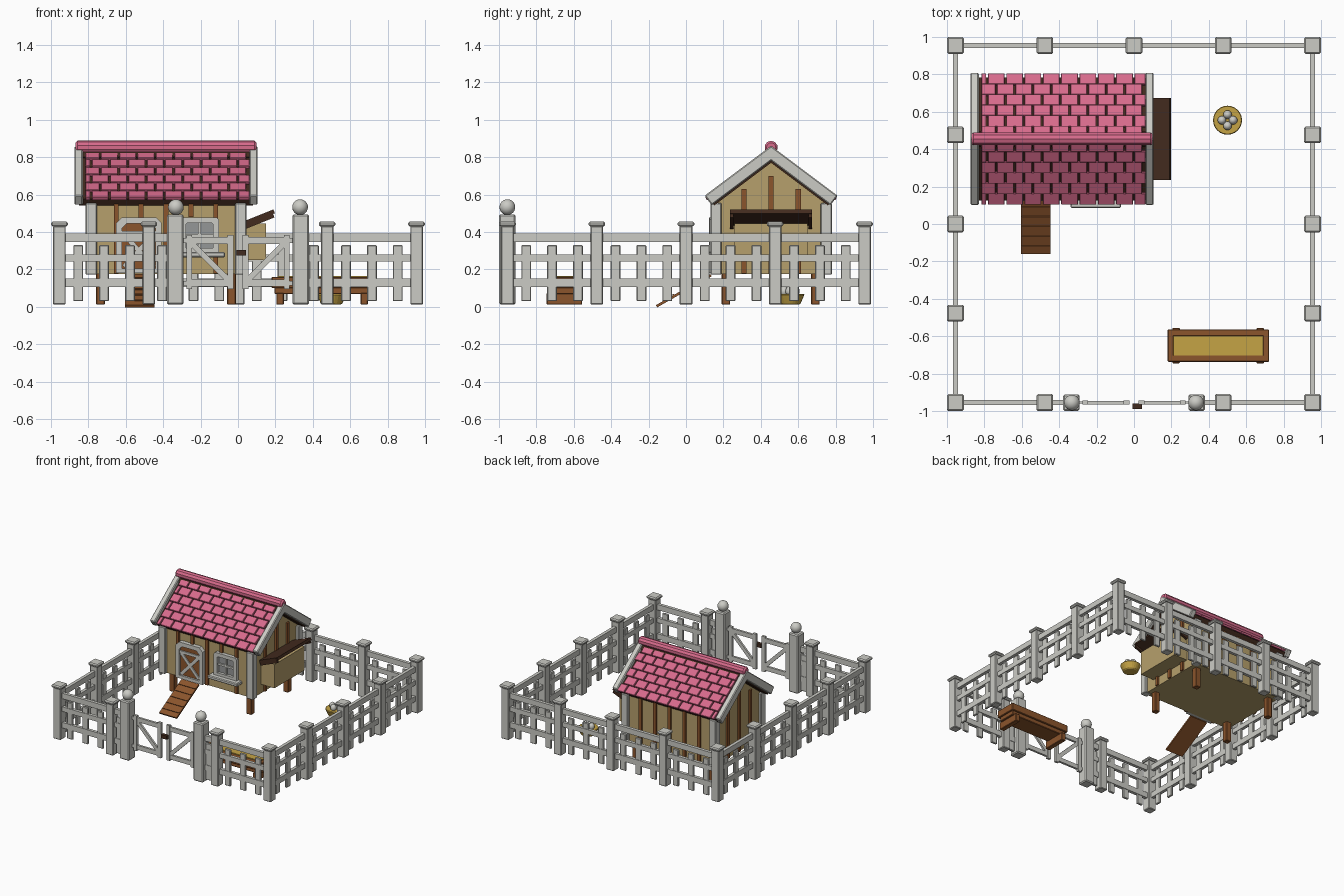
import bpy, bmesh, math
from mathutils import Matrix, Vector

if "Cube" in bpy.data.objects:
    bpy.data.objects.remove(bpy.data.objects["Cube"])

def mat(name, r, g, b):
    m = bpy.data.materials.new(name)
    m.diffuse_color = (r, g, b, 1)
    m.use_nodes = True
    m.node_tree.nodes["Principled BSDF"].inputs["Base Color"].default_value = m.diffuse_color
    return m

WHITE = mat("off white paint", 0.60, 0.60, 0.56)
PINK = mat("pink tile", 0.68, 0.145, 0.26)
TAN = mat("tan wall", 0.47, 0.35, 0.15)
BROWN = mat("brown wood", 0.26, 0.09, 0.025)
DARK = mat("dark wood", 0.055, 0.024, 0.013)
STRAW = mat("golden straw", 0.56, 0.37, 0.06)
GLASS = mat("grey glass", 0.30, 0.31, 0.31)

def finish(name, bm, m, bevel=0.0, smooth=False):
    bmesh.ops.recalc_face_normals(bm, faces=bm.faces)
    me = bpy.data.meshes.new(name)
    bm.to_mesh(me)
    bm.free()
    me.materials.append(m)
    ob = bpy.data.objects.new(name, me)
    bpy.context.collection.objects.link(ob)
    for p in me.polygons:
        p.use_smooth = smooth
    if bevel:
        b = ob.modifiers.new("bevel", 'BEVEL')
        b.width, b.segments = bevel, 1
    return ob

def cube(bm, c, s, rx=0.0, ry=0.0):
    M = (Matrix.Translation(c) @ Matrix.Rotation(rx, 4, 'X') @ Matrix.Rotation(ry, 4, 'Y')
         @ Matrix.Diagonal((*s, 1)))
    bmesh.ops.create_cube(bm, size=1, matrix=M)

def span(bm, x0, x1, y0, y1, z0, z1):
    cube(bm, ((x0+x1)/2, (y0+y1)/2, (z0+z1)/2), (abs(x1-x0), abs(y1-y0), abs(z1-z0)))

def boxes(name, m, lst, bevel=0.0):
    bm = bmesh.new()
    for b in lst:
        span(bm, *b)
    return finish(name, bm, m, bevel)

def ball(bm, c, r, sz=1.0):
    bmesh.ops.create_uvsphere(bm, u_segments=20, v_segments=12, radius=r,
                              matrix=Matrix.Translation(c) @ Matrix.Diagonal((1, 1, sz, 1)))

# ---------------- fence ----------------
E = 0.955
P = [-E, -0.477, 0.0, 0.477, E]
posts, caps, rails, pickets = bmesh.new(), bmesh.new(), bmesh.new(), bmesh.new()
spots = {(x, y) for x in P for y in P if abs(x) == E or abs(y) == E} - {(0.0, -E)}
for x, y in sorted(spots):
    cube(posts, (x, y, 0.222), (0.068, 0.068, 0.42))
    cube(caps, (x, y, 0.443), (0.09, 0.09, 0.025))

def run(a, b, side):
    """Rails and pickets from a to b along one side of the yard."""
    def put(bm, u, z, lu, lt, lz):
        if side in 'FB':
            cube(bm, (u, -E if side == 'F' else E, z), (lu, lt, lz))
        else:
            cube(bm, (-E if side == 'L' else E, u, z), (lt, lu, lz))
    for z, h in ((0.37, 0.045), (0.262, 0.038), (0.13, 0.045)):
        put(rails, (a+b)/2, z, b-a, 0.026, h)
    n = 3 if b - a > 0.3 else 1
    for i in range(n):
        u = (a+b)/2 + (i-(n-1)/2)*0.138
        put(pickets, u, 0.18, 0.052, 0.018, 0.30)

for a, b in zip(P, P[1:]):
    for side in 'BLR':
        run(a, b, side)
for a, b in ((-E, P[1]), (P[1], -0.335), (0.335, P[3]), (P[3], E)):
    run(a, b, 'F')
finish("fence_posts", posts, WHITE, 0.005)
finish("fence_post_caps", caps, WHITE, 0.008)
finish("fence_rails", rails, WHITE)
finish("fence_pickets", pickets, WHITE, 0.004)

# ---------------- gate ----------------
boxes("gate_posts", WHITE, [(s*0.335-0.044, s*0.335+0.044, -E-0.044, -E+0.044, 0.012, 0.495)
                            for s in (-1, 1)], 0.008)
bm = bmesh.new()
for s in (-1, 1):
    ball(bm, (s*0.332, -E, 0.533), 0.042)
finish("gate_post_balls", bm, WHITE, smooth=True)
bm = bmesh.new()
for s in (-1, 1):
    for x in (0.04, 0.26):
        cube(bm, (s*x, -E, 0.24), (0.03, 0.02, 0.29))
    for z in (0.355, 0.127):
        cube(bm, (s*0.15, -E, z), (0.25, 0.018, 0.036))
        cube(bm, (s*0.275, -E, z), (0.05, 0.012, 0.025))
    cube(bm, (s*0.15, -E, 0.241), (0.285, 0.016, 0.03), ry=-s*math.atan2(0.20, 0.20))
finish("gate_leaves", bm, WHITE)
boxes("gate_latch", DARK, [(-0.008, 0.043, -0.988, -0.96, 0.275, 0.305)])

# ---------------- coop body ----------------
CY, CX = 0.455, -0.385
X0, X1, Y0, Y1 = -0.795, 0.025, 0.155, 0.755
bm = bmesh.new()
prof = [(Y0, 0.175), (Y1, 0.175), (Y1, 0.545), (CY, 0.77), (Y0, 0.545)]
f = bm.faces.new([bm.verts.new((X0, y, z)) for y, z in prof])
ext = bmesh.ops.extrude_face_region(bm, geom=[f])
bmesh.ops.translate(bm, vec=(X1-X0, 0, 0), verts=[v for v in ext["geom"] if isinstance(v, bmesh.types.BMVert)])
finish("coop_walls", bm, TAN)
boxes("coop_corner_posts", WHITE,
      [(x-0.03, x+0.03, y-0.03, y+0.03, 0.172, 0.555) for x in (-0.785, 0.015) for y in (0.16, 0.75)], 0.005)
boxes("coop_legs", BROWN,
      [(x-0.023, x+0.023, y-0.023, y+0.023, 0.012, 0.18) for x in (-0.735, -0.035) for y in (0.213, 0.692)], 0.004)
bat = []
for i in range(5):
    x = CX + (i-2)*0.133
    bat.append((x-0.013, x+0.013, Y1, Y1+0.014, 0.178, 0.55))
    if i != 1:
        bat.append((x-0.013, x+0.013, Y0-0.014, Y0, 0.48 if i == 3 else 0.178, 0.55))
    else:
        bat.append((x-0.013, x+0.013, Y0-0.014, Y0, 0.47, 0.55))
for y in (0.31, CY, 0.60):
    for x, s in ((X0, -1), (X1, 1)):
        bat.append((x, x+s*0.014, y-0.014, y+0.014, 0.178, 0.63 if y != CY else 0.70))
boxes("wall_battens", BROWN, bat)

# ---------------- roof ----------------
A = math.atan(0.75)

def on_slope(bm, d, x, s, n, size, tilt=0.0):
    """Box at distance s down the slope and n off its surface; d is +1 back, -1 front."""
    cube(bm, (x, CY + d*(0.8*s + 0.6*n), 0.86 - 0.6*s + 0.8*n), size, rx=-d*(A-tilt))

base, trim, tiles = bmesh.new(), bmesh.new(), bmesh.new()
ROWS, PITCH, W = 6, 0.0705, 0.098
for d in (-1, 1):
    on_slope(base, d, CX, 0.217, -0.051, (0.93, 0.434, 0.042))
    for x in (-0.852, 0.083):
        on_slope(trim, d, x, 0.222, -0.031, (0.045, 0.444, 0.064))
    for r in range(ROWS):
        x = -0.83 - (W/2 if r % 2 else 0)
        while x < 0.05:
            a, b = max(x, -0.815), min(x+W-0.009, 0.062)
            if b - a > 0.02:
                on_slope(tiles, d, (a+b)/2, 0.026 + PITCH*(r+0.5), -0.021,
                         (b-a, PITCH-0.003, 0.018), 0.10)
            x += W
finish("roof_base", base, DARK)
finish("gable_trim", trim, WHITE, 0.006)
finish("roof_tiles", tiles, PINK, 0.002)
bm = bmesh.new()
bmesh.ops.create_cone(bm, cap_ends=True, segments=10, radius1=0.037, radius2=0.037, depth=0.97,
                      matrix=Matrix.Translation((CX, CY, 0.853)) @ Matrix.Rotation(math.pi/2, 4, 'Y'))
finish("roof_ridge", bm, PINK, 0.012)

# ---------------- door and ramp ----------------
DX = -0.53

def outline(w, z0, z1, c):
    return [(-w, z0), (w, z0), (w, z1-c), (w-c, z1), (c-w, z1), (-w, z1-c)]

def ring(name, cx, outer, inner, y0, y1, m):
    bm = bmesh.new()
    L = [[bm.verts.new((cx+x, y, z)) for x, z in pts]
         for pts, y in ((outer, y0), (inner, y0), (inner, y1), (outer, y1))]
    n = len(outer)
    for k in range(4):
        p, q = L[k], L[(k+1) % 4]
        for i in range(n):
            j = (i+1) % n
            bm.faces.new((p[i], p[j], q[j], q[i]))
    return finish(name, bm, m)

ring("door_frame", DX, outline(0.122, 0.18, 0.478, 0.03), outline(0.09, 0.205, 0.445, 0.025), 0.122, 0.157, WHITE)
boxes("door_panel", BROWN, [(DX-0.092, DX+0.092, 0.138, 0.157, 0.19, 0.447)])
bm = bmesh.new()
for s in (-1, 1):
    cube(bm, (DX, 0.135, 0.30), (0.235, 0.012, 0.026), ry=s*0.83)
cube(bm, (DX, 0.134, 0.395), (0.18, 0.012, 0.022))
finish("door_cross_brace", bm, WHITE)
bm = bmesh.new()
ra = math.atan2(0.165, 0.29)
cube(bm, (DX+0.005, -0.012, 0.086), (0.158, 0.335, 0.014), rx=ra)
finish("ramp", bm, BROWN)
bm = bmesh.new()
for i in range(5):
    t = (i-2)*0.06
    cube(bm, (DX+0.005, -0.012 + t*math.cos(ra) - 0.004, 0.086 + t*math.sin(ra) + 0.008),
         (0.15, 0.010, 0.008), rx=ra)
finish("ramp_cleats", bm, BROWN)

# ---------------- window ----------------
WX = -0.205
ring("window_frame", WX, outline(0.103, 0.29, 0.478, 0.012), outline(0.072, 0.315, 0.448, 0.006), 0.125, 0.157, WHITE)
boxes("window_glass", GLASS, [(WX-0.075, WX+0.075, 0.147, 0.156, 0.31, 0.45)])
boxes("window_bars", WHITE, [(WX-0.008, WX+0.008, 0.135, 0.15, 0.31, 0.45),
                             (WX-0.075, WX+0.075, 0.135, 0.15, 0.374, 0.39)])
boxes("window_sill", WHITE, [(WX-0.135, WX+0.135, 0.086, 0.157, 0.265, 0.293)], 0.006)

# ---------------- nest box ----------------
boxes("nest_box", TAN, [(0.02, 0.15, 0.26, 0.65, 0.25, 0.445)])
bm = bmesh.new()
lt = -math.atan2(0.06, 0.15)
cube(bm, (0.112, CY, 0.478), (0.175, 0.437, 0.022), ry=lt)
for y in (0.245, 0.665):
    cube(bm, (0.112, y, 0.464), (0.165, 0.018, 0.035), ry=lt)
finish("nest_box_lid", bm, DARK)

# ---------------- feeding trough ----------------
boxes("trough_body", BROWN, [(0.195, 0.71, -0.725, -0.575, 0.068, 0.12)], 0.004)
boxes("trough_rim", BROWN, [(0.18, 0.722, -0.737, -0.70, 0.10, 0.16), (0.18, 0.722, -0.60, -0.563, 0.10, 0.16),
                            (0.18, 0.213, -0.737, -0.563, 0.10, 0.16), (0.688, 0.722, -0.737, -0.563, 0.10, 0.16)], 0.004)
boxes("trough_feet", BROWN, [(x-0.02, x+0.02, -0.745, -0.555, 0.012, 0.075) for x in (0.225, 0.675)], 0.004)
boxes("trough_feed", STRAW, [(0.21, 0.69, -0.702, -0.598, 0.11, 0.166)])

# ---------------- egg bowl ----------------
bm = bmesh.new()
bmesh.ops.create_cone(bm, cap_ends=True, segments=24, radius1=0.055, radius2=0.08, depth=0.058,
                      matrix=Matrix.Translation((0.5, 0.555, 0.041)))
finish("straw_bowl", bm, STRAW, 0.006)
bm = bmesh.new()
for dx, dy in ((0.03, 0), (-0.03, 0), (0, 0.03), (0, -0.03)):
    ball(bm, (0.5+dx, 0.555+dy, 0.083), 0.023, 1.2)
finish("eggs", bm, WHITE, smooth=True)
